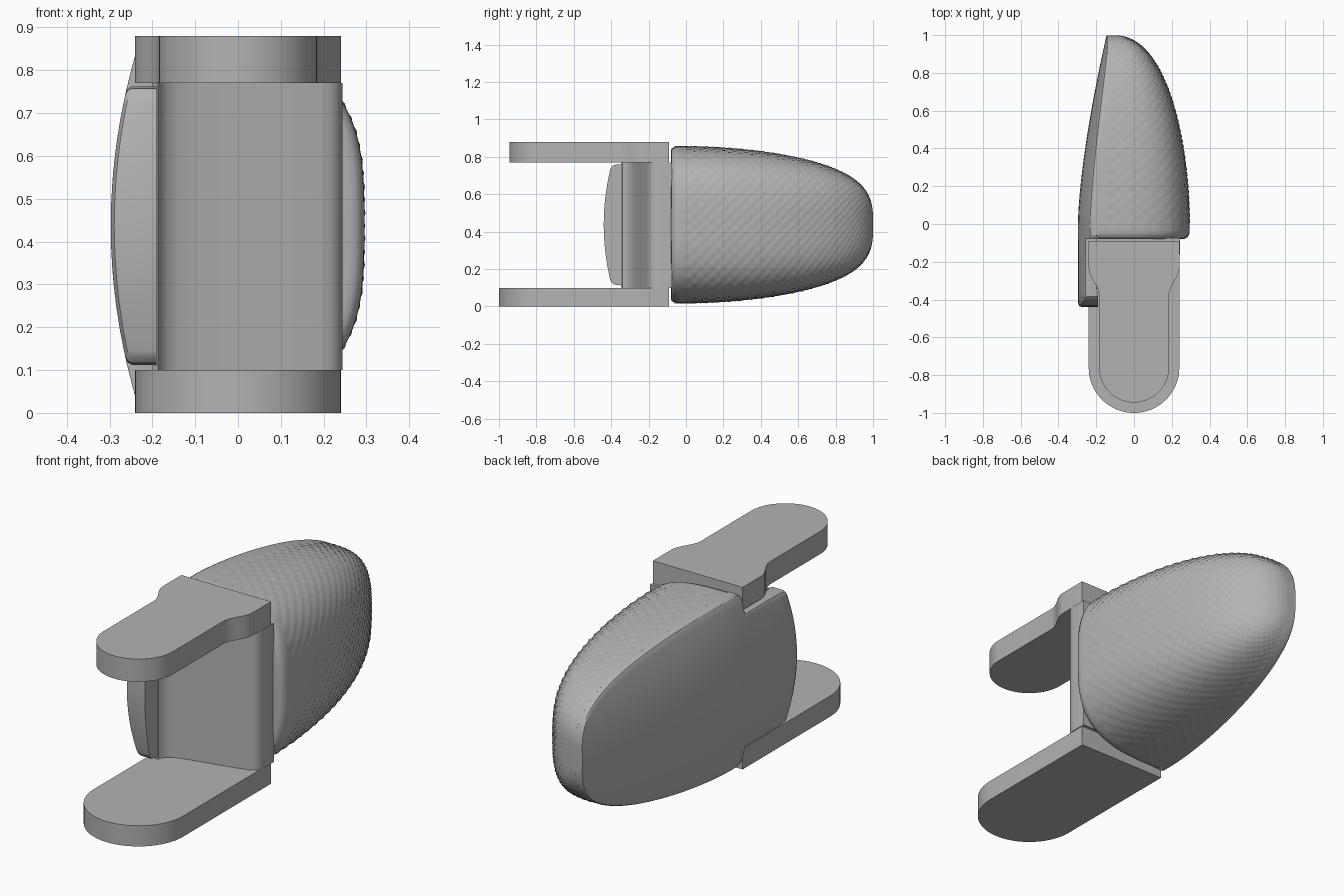
import bpy, bmesh, math

if "Cube" in bpy.data.objects:
    bpy.data.objects.remove(bpy.data.objects["Cube"], do_unlink=True)

grey = bpy.data.materials.new("plain grey")
grey.use_nodes = True
COLOUR = (0.45, 0.45, 0.45, 1)
grey.diffuse_color = COLOUR
for node in grey.node_tree.nodes:
    if node.type == 'BSDF_PRINCIPLED':
        node.inputs["Base Color"].default_value = COLOUR

MID = 0.437  # height of the body's centre line


def loft(name, rings, angle=30):
    """Skin closed rings of equal length and cap both ends with strips."""
    bm = bmesh.new()
    rows = [[bm.verts.new(p) for p in ring] for ring in rings]
    n = len(rows[0])
    for a, b in zip(rows, rows[1:]):
        for i in range(n):
            j = (i + 1) % n
            bm.faces.new((a[i], a[j], b[j], b[i]))
    for row in (rows[0], rows[-1]):
        for i in range((n - 1) // 2):
            corners = dict.fromkeys((i, i + 1, n - 2 - i, n - 1 - i))
            bm.faces.new([row[c] for c in corners])
    bmesh.ops.recalc_face_normals(bm, faces=bm.faces)
    mesh = bpy.data.meshes.new(name)
    bm.to_mesh(mesh)
    bm.free()
    obj = bpy.data.objects.new(name, mesh)
    bpy.context.collection.objects.link(obj)
    mesh.materials.append(grey)
    bpy.ops.object.select_all(action='DESELECT')
    obj.select_set(True)
    bpy.context.view_layer.objects.active = obj
    bpy.ops.object.shade_smooth_by_angle(angle=math.radians(angle))


def slab(name, outline, z0, z1):
    loft(name, [[(x, y, z) for x, y in outline] for z in (z0, z1)])


def mirrored(half):
    return half + [(-x, y) for x, y in reversed(half) if x > 0.001]


# Body profiles along y
def height(y):
    return 0.42 * (1 - max(y, 0) ** 1.8) ** 0.31


def plate_x(y):
    return -0.297 + 0.152 * max(y, 0) ** 1.5


def dome_x(y):
    return -0.12 + 0.415 * (1 - max(y, 0) ** 1.9) ** 0.42


def seam_x(y):
    return min(plate_x(y) + 0.11 - 0.07 * max(y, 0), dome_x(y) - 0.005)


def stations(count):
    """Positions along the body, closer together towards the tip."""
    return [0.999 * math.sin(math.pi / 2 * i / count) for i in range(count + 1)]


# Domed shell with a fine dimpled skin
ROWS, COLS, POWER = 100, 88, 3.2
rows = [(-0.08, 0.92, 0), (-0.077, 0.955, 0), (-0.068, 0.98, 0), (-0.05, 0.997, 0), (-0.03, 1, 0)]
rows += [(y, 1, 0.004 if y < 0.985 else 0) for y in stations(ROWS)]
rings = []
for i, (y, scale, depth) in enumerate(rows):
    ring = []
    for j in range(COLS + 1):
        t = math.pi * (j / COLS - 0.5)
        c, s = math.cos(t), math.sin(t)
        r = scale / (abs(c) ** POWER + abs(s) ** POWER) ** (1 / POWER)
        dimple = 0
        if 3 < j < COLS - 3:
            dimple = depth * (math.cos(i * math.pi / 2) * math.cos(j * math.pi / 2) - 0.3)
        ring.append((seam_x(y) + (dome_x(y) - seam_x(y)) * r * c + dimple * c, y,
                     MID + height(y) * r * s + dimple * s))
    rings.append(ring)
loft("domed_shell", rings, 40)

# Side plate: wide along the shell, narrow between the arms
FRACTIONS = [-1, -0.985, -0.95] + [0.15 * i for i in range(-6, 7)] + [0.95, 0.985, 1]
PAD, PAD_BACK = 0.325, -0.19


def plate_ring(y, half, bulge=0.0, back=None, sink=0.0):
    back = seam_x(y) if back is None else back
    outer, inner = [], []
    for f in FRACTIONS:
        dz = f * half
        edge = 0.012 if abs(f) == 1 else 0.003 if abs(f) > 0.97 else 0
        x = plate_x(y) + 0.36 * dz * dz + edge + sink
        yy = y - bulge * (1 - f * f)
        outer.append((min(x, back), yy, MID + dz))
        inner.append((back, yy, MID + dz))
    return outer + inner[::-1]


rings = [plate_ring(-0.405, PAD - 0.03, 0.035, PAD_BACK, 0.02),
         plate_ring(-0.4, PAD - 0.018, 0.035, PAD_BACK, 0.008),
         plate_ring(-0.385, PAD - 0.005, 0.033, PAD_BACK),
         plate_ring(-0.34, PAD, 0.02, PAD_BACK),
         plate_ring(-0.08, PAD, 0, PAD_BACK),
         plate_ring(-0.079, 0.405), plate_ring(-0.06, 0.42)]
rings += [plate_ring(y, height(y)) for y in stations(40)]
loft("side_plate", rings)


# Arms, the upper one with a waist
def waist(y0, y1, x0, x1, steps=10):
    return [(x1 + (x0 - x1) * (0.5 + 0.5 * math.cos(math.pi * i / steps)),
             y0 + (y1 - y0) * i / steps) for i in range(steps + 1)]


def round_end(radius, y, steps=20):
    return [(radius * math.cos(math.pi / 2 * i / steps),
             y - radius * math.sin(math.pi / 2 * i / steps)) for i in range(steps + 1)]


BACK = (0.24, -0.09)
slab("lower_arm", mirrored([BACK] + round_end(0.24, -0.76)), 0, 0.1)
slab("upper_arm", mirrored([BACK] + waist(-0.23, -0.38, 0.24, 0.185) + round_end(0.185, -0.76)), 0.77, 0.88)

# Joining block with a slanted front that sweeps forward to meet the plate
front = [(0.244, -0.15), (0.241, -0.17), (0.232, -0.187), (0.215, -0.2), (0.19, -0.208),
         (0.1, -0.23), (0, -0.252), (-0.1, -0.275), (-0.14, -0.288), (-0.165, -0.302),
         (-0.18, -0.32), (-0.187, -0.34), (-0.2, -0.345)]
slab("joining_block", front + [(x, -0.075) for x, y in reversed(front)], 0.1, 0.77)
